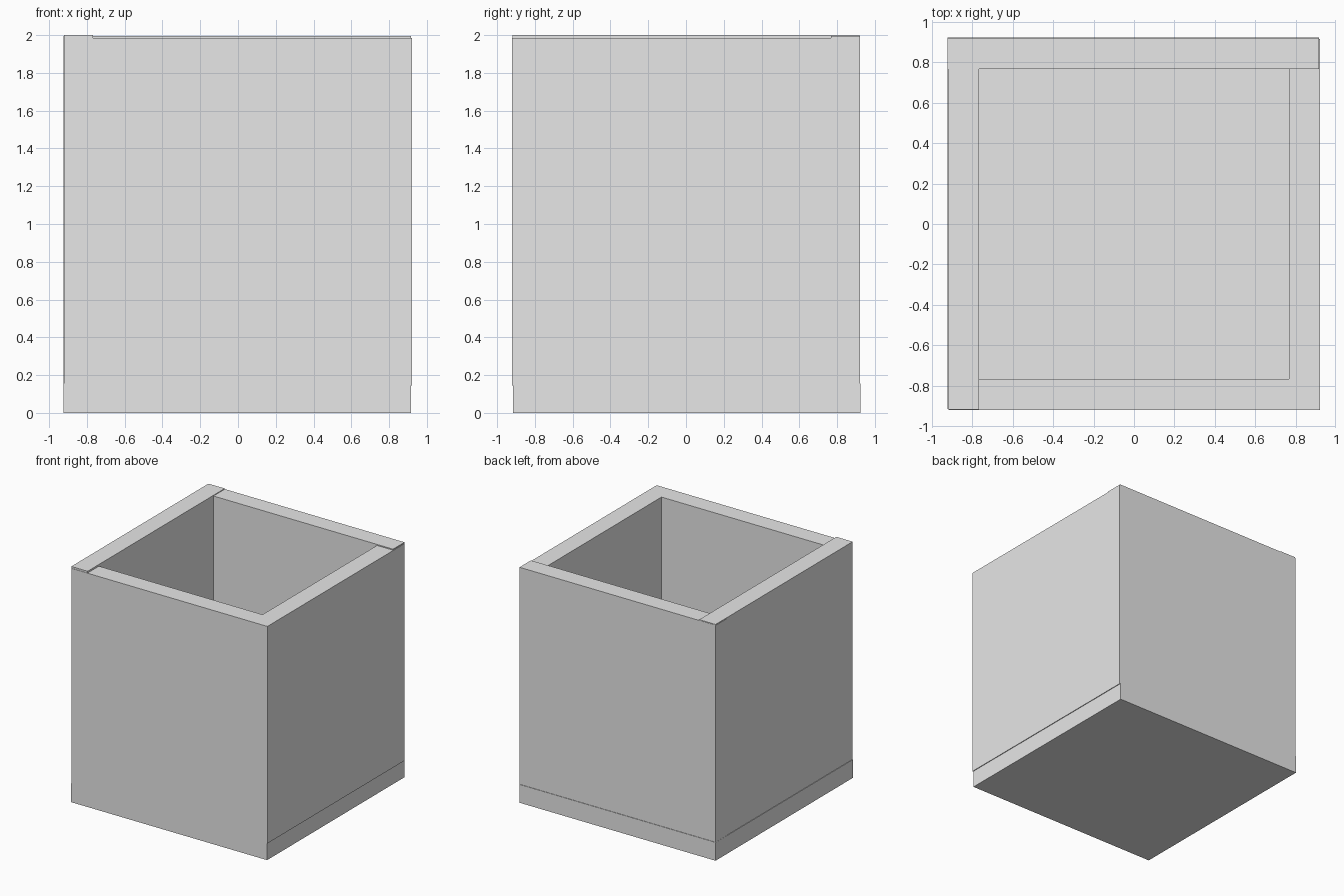
import bpy
from mathutils import Vector

cube = bpy.data.objects.get("Cube")
if cube:
    bpy.data.objects.remove(cube, do_unlink=True)

# One plain grey for every part
grey = bpy.data.materials.new("light_grey")
grey.use_nodes = True
color = (0.8, 0.8, 0.8, 1)
grey.diffuse_color = color
grey.node_tree.nodes["Principled BSDF"].inputs["Base Color"].default_value = color


def slab(name, low, high):
    """Box panel spanning two opposite corners."""
    low, high = Vector(low), Vector(high)
    bpy.ops.mesh.primitive_cube_add(size=1)
    panel = bpy.context.object
    panel.name = name
    for v in panel.data.vertices:
        v.co = (low + high) / 2 + v.co * (high - low)
    panel.data.materials.append(grey)
    return panel


INNER = 0.767    # half width of the opening
BOTTOM = 0.145   # walls sink slightly into the base

# Base, shifted slightly towards the back and -x side
slab("base", (-0.924, -0.917, 0), (0.915, 0.924, 0.155))

# Front and right walls share one height
slab("front_wall", (-0.917, -0.922, BOTTOM), (0.921, -INNER, 1.985))
slab("side_wall_low", (INNER, -INNER, BOTTOM), (0.921, 0.917, 1.985))

# Back wall stands a little higher and laps over the side wall
slab("back_wall", (-0.923, INNER, BOTTOM), (0.917, 0.920, 1.994))

# Tallest wall runs the full depth
slab("side_wall_tall", (-0.920, -0.919, BOTTOM), (-INNER, 0.918, 2.0))
